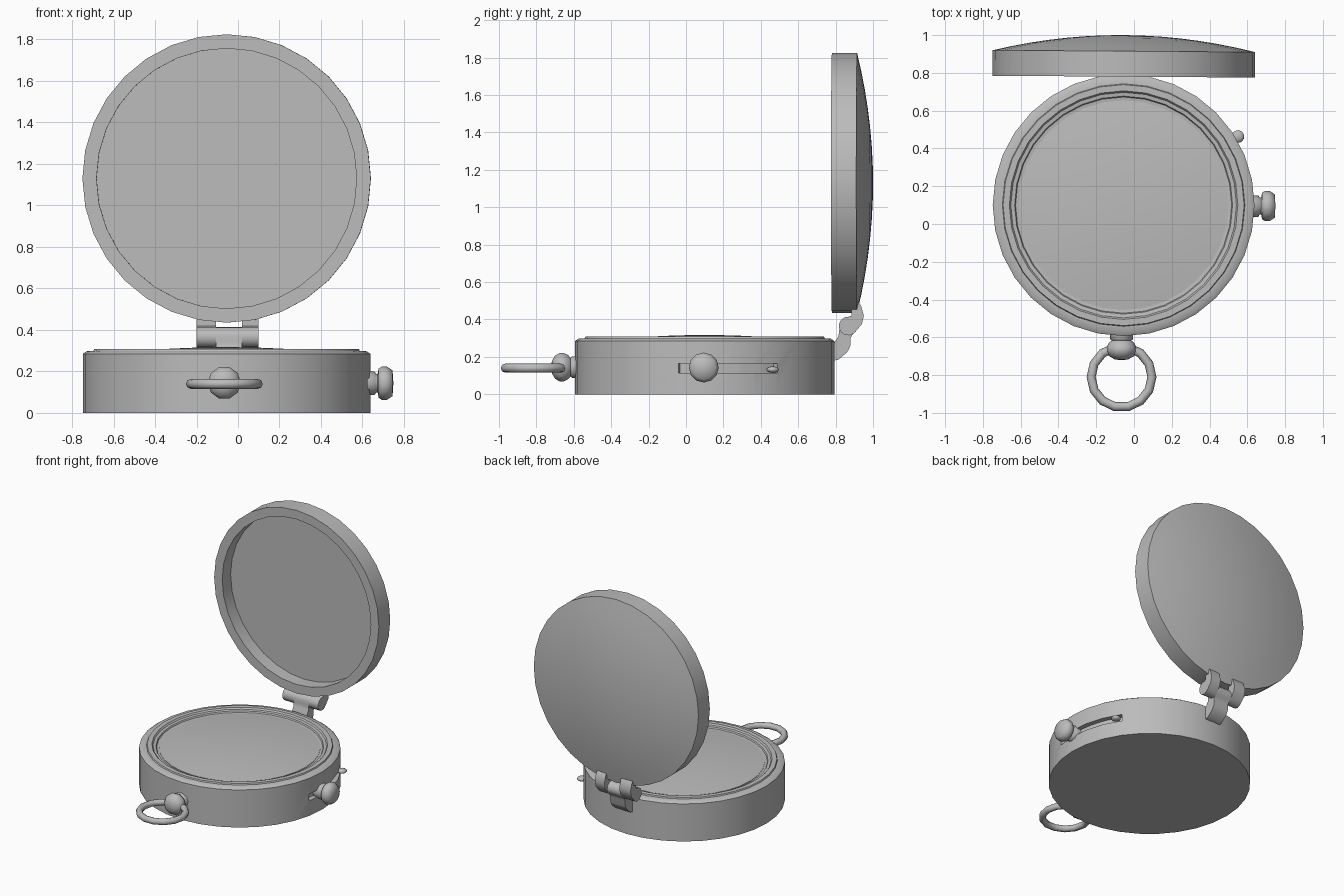
import bpy, bmesh, math
from mathutils import Matrix, Vector

if "Cube" in bpy.data.objects:
    bpy.data.objects.remove(bpy.data.objects["Cube"])

grey = bpy.data.materials.new("plain grey")
grey.use_nodes = True
COLOUR = (0.5, 0.5, 0.5, 1)
grey.diffuse_color = COLOUR
grey.node_tree.nodes["Principled BSDF"].inputs["Base Color"].default_value = COLOUR

CX, CY = -0.055, 0.10          # centre of the case
R = 0.693                      # case radius
TO_BACK = Matrix.Rotation(-math.pi / 2, 4, 'X')    # z axis -> +y
TO_FRONT = Matrix.Rotation(math.pi / 2, 4, 'X')    # z axis -> -y
TO_LEFT = Matrix.Rotation(math.pi / 2, 4, 'Y')     # z axis -> +x


def finish(name, bm, smooth=True, angle=35):
    bmesh.ops.recalc_face_normals(bm, faces=bm.faces[:])
    mesh = bpy.data.meshes.new(name)
    bm.to_mesh(mesh)
    bm.free()
    ob = bpy.data.objects.new(name, mesh)
    bpy.context.collection.objects.link(ob)
    mesh.materials.append(grey)
    if smooth:
        bpy.ops.object.select_all(action='DESELECT')
        ob.select_set(True)
        bpy.context.view_layer.objects.active = ob
        bpy.ops.object.shade_smooth_by_angle(angle=math.radians(angle))
    return ob


def lathe(name, profile, place, steps=32, angle=35):
    """Turn (radius, height) points about z, then place the result."""
    bm = bmesh.new()
    vs = [bm.verts.new((r, 0, z)) for r, z in profile]
    es = [bm.edges.new(p) for p in zip(vs, vs[1:])]
    bmesh.ops.spin(bm, geom=vs + es, cent=(0, 0, 0), axis=(0, 0, 1),
                   angle=2 * math.pi, steps=steps)
    bmesh.ops.remove_doubles(bm, verts=bm.verts[:], dist=1e-4)
    bm.transform(place)
    return finish(name, bm, angle=angle)


def extrude_x(name, outline, x0, x1):
    """Extrude a (y, z) outline from x0 to x1."""
    bm = bmesh.new()
    face = bm.faces.new([bm.verts.new((x0, y, z)) for y, z in outline])
    out = bmesh.ops.extrude_face_region(bm, geom=[face])
    moved = [v for v in out["geom"] if isinstance(v, bmesh.types.BMVert)]
    bmesh.ops.translate(bm, verts=moved, vec=(x1 - x0, 0, 0))
    return finish(name, bm)


def dome(radius, edge, top, n=6):
    """Shallow dome profile from the rim to the centre."""
    return [(radius * (1 - i / n), top - (top - edge) * (1 - i / n) ** 2)
            for i in range(n + 1)]


# Case body with a stepped bezel
case_at = Matrix.Translation((CX, CY, 0))
body = lathe("case_body", [
    (0, 0), (R, 0), (R, 0.285), (0.675, 0.297), (0.642, 0.299), (0.638, 0.308),
    (0.605, 0.308), (0.597, 0.297), (0.577, 0.294), (0.572, 0.284),
    (0.555, 0.282), (0.55, 0.27), (0, 0.27)], case_at)
lathe("glass", [(0.555, 0.275)] + dome(0.555, 0.285, 0.317), case_at)

# Curved slot in the left side of the case
bm = bmesh.new()
a0, a1, n = math.radians(-11.7), math.radians(34.2), 8
rings = []
for i in range(n + 1):
    a = a0 + (a1 - a0) * i / n
    rings.append([bm.verts.new((CX + r * math.cos(a), CY + r * math.sin(a), z))
                  for r, z in ((0.655, 0.115), (0.75, 0.115), (0.75, 0.165), (0.655, 0.165))])
for p, q in zip(rings, rings[1:]):
    for k in range(4):
        bm.faces.new((p[k], p[(k + 1) % 4], q[(k + 1) % 4], q[k]))
bm.faces.new(rings[0])
bm.faces.new(rings[-1])
cutter = finish("slot_cutter", bm, smooth=False)
cutter.hide_render = True
cutter.hide_set(True)
cut = body.modifiers.new("slot", 'BOOLEAN')
cut.operation = 'DIFFERENCE'
cut.object = cutter
cut.solver = 'EXACT'
# Cut before the edge-sharpening so the slot edges stay crisp
bpy.context.view_layer.objects.active = body
bpy.ops.object.select_all(action='DESELECT')
body.select_set(True)
bpy.ops.object.modifier_apply(modifier="slot")
bpy.ops.object.shade_smooth_by_angle(angle=math.radians(35))
bpy.data.objects.remove(cutter)

# Small lever in the slot
bm = bmesh.new()
bmesh.ops.create_uvsphere(bm, u_segments=10, v_segments=6, radius=1)
bm.transform(Matrix.Translation((0.55, 0.463, 0.132)) @ Matrix.Rotation(0.55, 4, 'Z')
             @ Matrix.Diagonal((0.034, 0.034, 0.017, 1)))
finish("slot_lever", bm, angle=60)

# Open lid: hollow shell with a domed back
lathe("lid", [(0, 0.10), (0.627, 0.10), (0.627, 0), (0.695, 0)]
      + dome(0.695, 0.135, 0.22, 7),
      Matrix.Translation((CX, 0.78, 1.13)) @ Matrix.Rotation(math.radians(-0.4), 4, 'Z') @ TO_BACK)

# Hinge: pin, one case leaf in the middle, two lid leaves outside
PY, PZ, PR = 0.867, 0.365, 0.05


def knuckle(start, end, n=9):
    angles = [math.radians(start + (end - start) * i / n) for i in range(n + 1)]
    return [(PY + PR * math.cos(a), PZ + PR * math.sin(a)) for a in angles]


extrude_x("hinge_case_leaf",
          [(0.79, 0.18), (0.815, 0.185), (0.862, 0.225), (0.878, 0.255), (0.88, 0.30)]
          + knuckle(-60, 200) + [(0.815, 0.31), (0.79, 0.27)], -0.105, 0.02)
for side, x0, x1 in (("right", -0.20, -0.105), ("left", 0.02, 0.10)):
    extrude_x("hinge_lid_leaf_" + side,
              knuckle(85, 330) + [(0.94, 0.375), (0.951, 0.42), (0.935, 0.475),
                                  (0.915, 0.50), (0.885, 0.50), (0.885, 0.42)], x0, x1)
lathe("hinge_pin", [(0, 0), (0.03, 0), (0.03, 0.28), (0, 0.28)],
      Matrix.Translation((-0.19, PY, PZ)) @ TO_LEFT, 12)

# Hanging knob and ring at the front
lathe("bow_knob", [
    (0, -0.02), (0.06, -0.02), (0.06, 0.025), (0.052, 0.032), (0.068, 0.045),
    (0.08, 0.07), (0.08, 0.09), (0.065, 0.115), (0.035, 0.132), (0, 0.136)],
    Matrix.Translation((-0.066, -0.585, 0.145)) @ TO_FRONT, 10, 60)
tube = [(0.161 + 0.024 * math.cos(k * math.pi / 4), 0.024 * math.sin(k * math.pi / 4))
        for k in range(9)]
lathe("bow_ring", tube, Matrix.Translation((-0.066, -0.81, 0.14)), 14, 60)

# Winding crown on the left side
lathe("crown", [
    (0, -0.03), (0.057, -0.03), (0.057, 0.025), (0.045, 0.032), (0.045, 0.04),
    (0.07, 0.045), (0.08, 0.06), (0.08, 0.085), (0.062, 0.112), (0, 0.116)],
    Matrix.Translation((0.633, 0.095, 0.143)) @ TO_LEFT, 12, 60)
